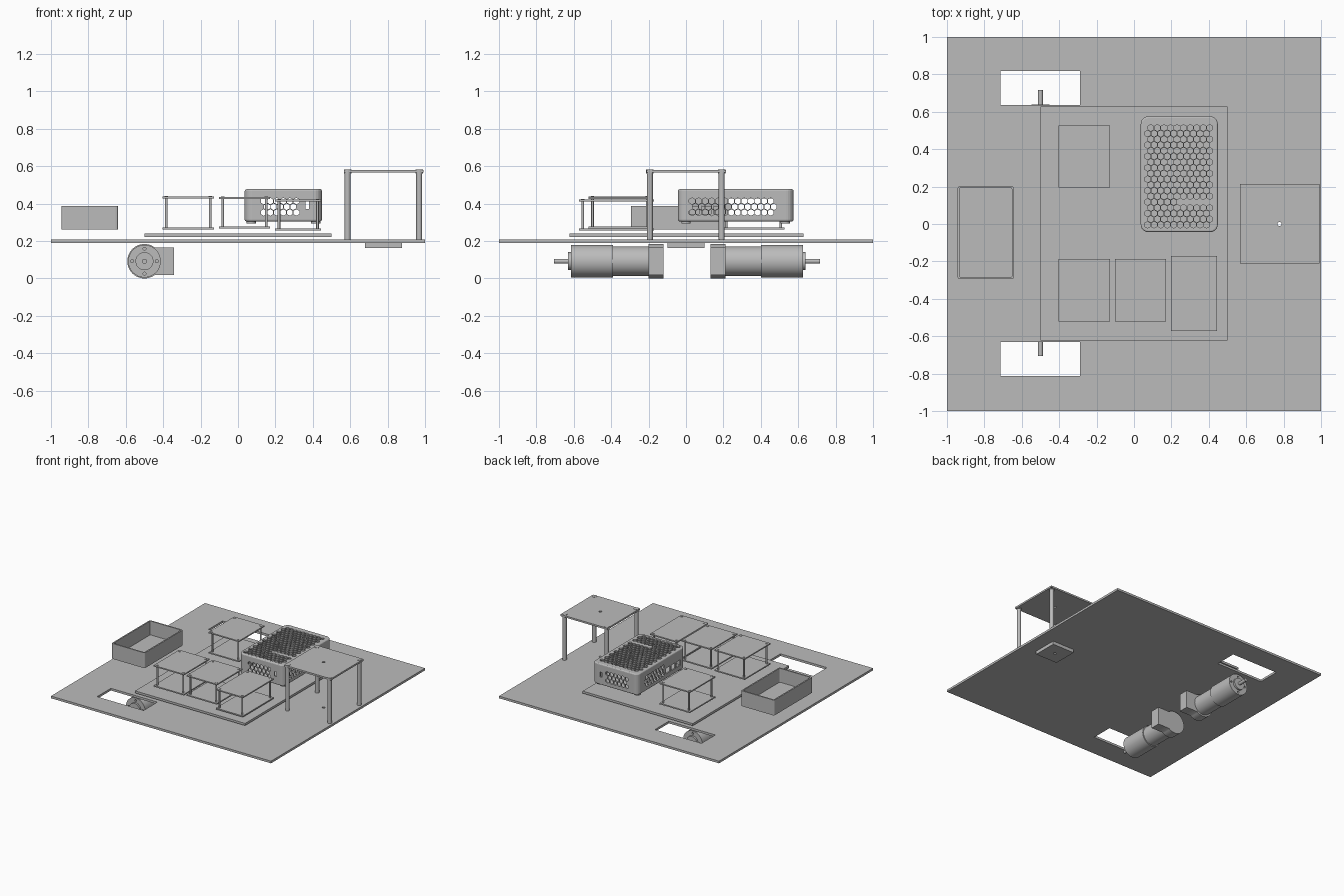
import bpy, bmesh, math
from mathutils import Matrix, Vector

if "Cube" in bpy.data.objects:
    bpy.data.objects.remove(bpy.data.objects["Cube"])

grey = bpy.data.materials.new("plain_grey")
grey.use_nodes = True
grey.diffuse_color = (0.5, 0.5, 0.5, 1)
grey.node_tree.nodes["Principled BSDF"].inputs["Base Color"].default_value = (0.5, 0.5, 0.5, 1)


def make(name, bm, smooth=False):
    """Turn a bmesh into a coloured object."""
    bmesh.ops.recalc_face_normals(bm, faces=bm.faces)
    mesh = bpy.data.meshes.new(name)
    bm.to_mesh(mesh)
    bm.free()
    mesh.materials.append(grey)
    ob = bpy.data.objects.new(name, mesh)
    bpy.context.collection.objects.link(ob)
    if smooth:
        smooth_by_angle(ob)
    return ob


def smooth_by_angle(ob):
    bpy.ops.object.select_all(action='DESELECT')
    ob.select_set(True)
    bpy.context.view_layer.objects.active = ob
    bpy.ops.object.shade_smooth_by_angle(angle=math.radians(35))


def add_box(bm, x, y, z):
    """Box from (low, high) ranges."""
    mid = Vector(sum(r) / 2 for r in (x, y, z))
    size = [r[1] - r[0] for r in (x, y, z)]
    bmesh.ops.create_cube(bm, size=1, matrix=Matrix.Translation(mid) @ Matrix.Diagonal((*size, 1)))


def add_rod(bm, centre, r, length, axis='Z', sides=32, spin=0):
    turn = {'X': Matrix.Rotation(math.pi / 2, 4, 'Y'),
            'Y': Matrix.Rotation(math.pi / 2, 4, 'X'), 'Z': Matrix()}[axis]
    bmesh.ops.create_cone(bm, cap_ends=True, segments=sides, radius1=r, radius2=r, depth=length,
                          matrix=Matrix.Translation(centre) @ turn @ Matrix.Rotation(spin, 4, 'Z'))


def box(name, x, y, z):
    bm = bmesh.new()
    add_box(bm, x, y, z)
    return make(name, bm)


def rod(name, centre, r, length, axis='Z', sides=32):
    bm = bmesh.new()
    add_rod(bm, centre, r, length, axis, sides)
    return make(name, bm, True)


def rounded_box(name, x, y, z, r, steps=6):
    """Upright prism with rounded corners."""
    bm = bmesh.new()
    ring = []
    corners = [(x[1] - r, y[1] - r), (x[0] + r, y[1] - r), (x[0] + r, y[0] + r), (x[1] - r, y[0] + r)]
    for q, (cx, cy) in enumerate(corners):
        for i in range(steps + 1):
            a = math.pi / 2 * (q + i / steps)
            ring.append(bm.verts.new((cx + r * math.cos(a), cy + r * math.sin(a), z[0])))
    face = bm.faces.new(ring)
    up = bmesh.ops.extrude_face_region(bm, geom=[face])["geom"]
    bmesh.ops.translate(bm, vec=(0, 0, z[1] - z[0]), verts=[v for v in up if isinstance(v, bmesh.types.BMVert)])
    return make(name, bm)


def bake(ob):
    """Apply all modifiers."""
    deps = bpy.context.evaluated_depsgraph_get()
    mesh = bpy.data.meshes.new_from_object(ob.evaluated_get(deps))
    ob.modifiers.clear()
    ob.data = mesh


def combine(ob, tool, operation='DIFFERENCE'):
    mod = ob.modifiers.new("combine", 'BOOLEAN')
    mod.operation, mod.object, mod.solver = operation, tool, 'EXACT'
    bake(ob)
    bpy.data.objects.remove(tool)


def hex_field(bm, a, b, place, length, axis, spin, keep=lambda u, v: True):
    """Staggered hexagon prisms over the ranges a (columns) and b (rows)."""
    r, pitch, row = 0.0175, 0.035, 0.0305
    v, odd = b[0] + r, 0
    while v <= b[1] - r + 1e-4:
        u = a[0] + r + odd * pitch / 2
        while u <= a[1] - r + 1e-4:
            if keep(u, v):
                add_rod(bm, place(u, v), r, length, axis, 6, spin)
            u += pitch
        v, odd = v + row, 1 - odd


# Base plate with wheel slots and lens hole
base = box("base_plate", (-1, 1), (-1, 1), (0.19, 0.208))
bm = bmesh.new()
add_box(bm, (-0.713, -0.29), (0.637, 0.817), (0.1, 0.3))
add_box(bm, (-0.713, -0.29), (-0.812, -0.632), (0.1, 0.3))
add_rod(bm, (0.778, 0, 0.2), 0.011, 0.2)
combine(base, make("cutter", bm))

# Electronics deck
box("electronics_deck", (-0.5, 0.5), (-0.622, 0.627), (0.222, 0.24))

# Sensor block under the base
sensor = box("under_sensor", (0.678, 0.878), (-0.1, 0.1), (0.163, 0.19))
bm = bmesh.new()
add_rod(bm, (0.778, 0, 0.18), 0.011, 0.2)
combine(sensor, make("cutter", bm))

# Raised platform on four posts
platform = box("platform_top", (0.566, 0.992), (-0.211, 0.214), (0.567, 0.581))
bm = bmesh.new()
add_rod(bm, (0.778, 0, 0.57), 0.011, 0.2)
combine(platform, make("cutter", bm))
for x in (0.586, 0.969):
    for y in (-0.193, 0.191):
        rod("platform_post", (x, y, 0.387), 0.016, 0.36)
        rod("platform_post_cap", (x, y, 0.572), 0.02, 0.022)

# Open tray
tray = rounded_box("open_tray", (-0.943, -0.642), (-0.295, 0.203), (0.262, 0.388), 0.012, 3)
combine(tray, rounded_box("cutter", (-0.932, -0.653), (-0.284, 0.192), (0.274, 0.5), 0.006, 3))

# Stacked board modules: x range, y range, bottom, top
modules = [((-0.403, -0.128), (0.195, 0.527), 0.262, 0.437),
           ((-0.403, -0.128), (-0.52, -0.187), 0.262, 0.437),
           ((-0.102, 0.172), (-0.52, -0.187), 0.267, 0.435),
           ((0.199, 0.445), (-0.572, -0.17), 0.257, 0.422)]
for x, y, low, high in modules:
    box("module_lower_board", x, y, (low, low + 0.01))
    box("module_upper_board", x, y, (high - 0.01, high))
    for px in (x[0] + 0.02, x[1] - 0.02):
        for py in (y[0] + 0.02, y[1] - 0.02):
            rod("module_standoff", (px, py, (low + high) / 2), 0.007, high - low - 0.01, sides=16)
            rod("module_screw", (px, py, high), 0.009, 0.006, sides=16)

# Perforated case: rounded hollow shell
case = rounded_box("perforated_case", (0.036, 0.448), (-0.043, 0.575), (0.305, 0.477), 0.04)
bevel = case.modifiers.new("soft_edges", 'BEVEL')
bevel.width, bevel.segments, bevel.angle_limit = 0.009, 3, math.radians(50)
bake(case)
combine(case, rounded_box("cutter", (0.048, 0.436), (-0.031, 0.563), (0.317, 0.465), 0.028))

# Case vents and port openings
bm = bmesh.new()
hex_field(bm, (0.055, 0.43), (-0.022, 0.555), lambda u, v: (u, v, 0.472), 0.04, 'Z', 0,
          lambda u, v: not (u > 0.22 and 0.09 < v < 0.12))
combine(case, make("cutter", bm))
bm = bmesh.new()
quarter = math.pi / 2
side = (0.335, 0.455)
for y in (-0.037, 0.569):
    hex_field(bm, (0.12, 0.33), side, lambda u, v: (u, y, v), 0.04, 'Y', 0)
    add_box(bm, (0.36, 0.38), (y - 0.02, y + 0.02), (0.37, 0.41))
hex_field(bm, (0.015, 0.49), side, lambda u, v: (0.442, u, v), 0.04, 'X', quarter)
hex_field(bm, (0.225, 0.49), side, lambda u, v: (0.042, u, v), 0.04, 'X', quarter)
for y, width in ((0.02, 0.05), (0.085, 0.05), (0.15, 0.06)):
    add_box(bm, (0.02, 0.06), (y, y + width), (0.345, 0.39))
combine(case, make("cutter", bm))
for x in (0.07, 0.415):
    for y in (0, 0.53):
        rod("case_foot", (x, y, 0.3), 0.025, 0.014, sides=24)

# Drive motors, one toward each wheel slot
axle_x, axle_z = -0.5, 0.092
for s in (-1, 1):
    def barrel(name, start, end, r):
        return rod(name, (axle_x, 0.005 + s * (start + end) / 2, axle_z), r, end - start, 'Y', 48)

    cap = barrel("motor_end_cap", 0.125, 0.205, 0.092)
    ends = sorted((0.005 + s * 0.125, 0.005 + s * 0.205))
    combine(cap, box("wing", (axle_x, -0.342), ends, (axle_z - 0.073, axle_z + 0.073)), 'UNION')
    smooth_by_angle(cap)
    barrel("motor_body", 0.204, 0.396, 0.079)
    gearbox = barrel("motor_gearbox", 0.395, 0.62, 0.087)
    bm = bmesh.new()
    for i in range(4):
        a = i * quarter
        add_rod(bm, (axle_x + 0.066 * math.cos(a), 0.005 + s * 0.62, axle_z + 0.066 * math.sin(a)),
                0.008, 0.03, 'Y', 16)
    combine(gearbox, make("cutter", bm))
    smooth_by_angle(gearbox)
    barrel("motor_flange", 0.619, 0.635, 0.048)
    barrel("motor_shaft", 0.634, 0.711, 0.013)
